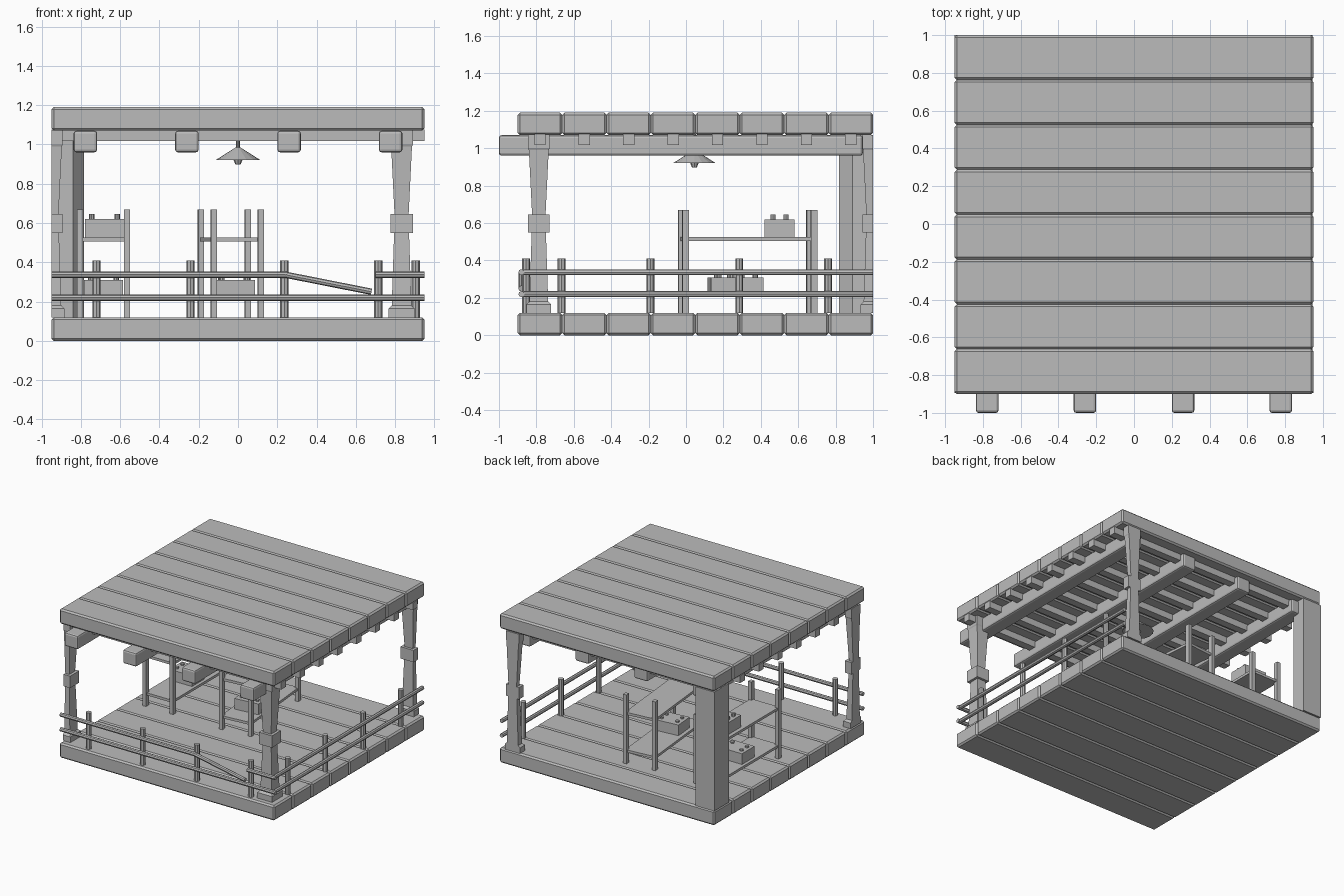
import bpy, bmesh, math
from mathutils import Vector, Matrix

old = bpy.data.objects.get("Cube")
if old:
    bpy.data.objects.remove(old, do_unlink=True)

grey = bpy.data.materials.new("plain_grey")
grey.use_nodes = True
colour = (0.5, 0.5, 0.5, 1)
grey.diffuse_color = colour
grey.node_tree.nodes["Principled BSDF"].inputs["Base Color"].default_value = colour


def finish(name, bm):
    bmesh.ops.recalc_face_normals(bm, faces=bm.faces)
    mesh = bpy.data.meshes.new(name)
    bm.to_mesh(mesh)
    bm.free()
    mesh.materials.append(grey)
    obj = bpy.data.objects.new(name, mesh)
    bpy.context.collection.objects.link(obj)
    return obj


def box(name, x, y, z, bevel=0, segments=1):
    """Box from (low, high) pairs with optionally bevelled edges."""
    bm = bmesh.new()
    bmesh.ops.create_cube(bm, size=1)
    for v in bm.verts:
        for i, (lo, hi) in enumerate((x, y, z)):
            v.co[i] = lo if v.co[i] < 0 else hi
    if bevel:
        bmesh.ops.bevel(bm, geom=bm.edges[:], offset=bevel, segments=segments,
                        affect='EDGES', profile=0.5)
    return finish(name, bm)


def rod(name, a, b, r1, r2=None, sides=8):
    """Straight rod or cone between two points."""
    a, b = Vector(a), Vector(b)
    turn = (b - a).to_track_quat('Z', 'Y').to_matrix().to_4x4()
    bm = bmesh.new()
    bmesh.ops.create_cone(bm, cap_ends=True, segments=sides, radius1=r1,
                          radius2=r1 if r2 is None else r2, depth=(b - a).length,
                          matrix=Matrix.Translation((a + b) / 2) @ turn)
    return finish(name, bm)


# Floor, roof planks and roof battens
PLANKS = 8
PITCH = 1.9 / PLANKS
for i in range(PLANKS):
    y = -0.9 + i * PITCH
    box("floor_plank", (-0.95, 0.95), (y, y + PITCH), (0, 0.12), 0.012)
    box("roof_plank", (-0.95, 0.95), (y, y + PITCH), (1.07, 1.19), 0.012)
    mid = y + PITCH / 2
    box("roof_batten", (-0.95, 0.95), (mid - 0.03, mid + 0.03), (1.018, 1.075))

# Main roof beams
for x in (-0.777, -0.26, 0.26, 0.777):
    box("roof_beam", (x - 0.06, x + 0.06), (-1, 0.945), (0.96, 1.07), 0.014, 2)


# Turned square posts, trimmed flat where they meet the edge of the floor
def carved_post(name, cx, cy):
    profile = [(0.066, 0.12), (0.066, 0.165), (0.05, 0.18), (0.038, 0.55),
               (0.057, 0.55), (0.057, 0.645), (0.036, 0.645), (0.053, 0.99),
               (0.057, 1.0), (0.057, 1.07)]
    bm = bmesh.new()
    rings = []
    for h, z in profile:
        rings.append([bm.verts.new((max(cx + sx * h, -0.95), min(cy + sy * h, 1), z))
                      for sx, sy in ((-1, -1), (1, -1), (1, 1), (-1, 1))])
    for low, high in zip(rings, rings[1:]):
        for k in range(4):
            n = (k + 1) % 4
            bm.faces.new((low[k], low[n], high[n], high[k]))
    bm.faces.new(rings[0][::-1])
    bm.faces.new(rings[-1])
    finish(name, bm)


carved_post("front_left_post", 0.833, -0.787)
carved_post("front_right_post", -0.95, -0.787)
carved_post("back_left_post", 0.833, 1.0)

# Plain corner post with a chamfered inner corner
bm = bmesh.new()
outline = [(-0.95, 1), (-0.95, 0.817), (-0.84, 0.817), (-0.783, 0.89), (-0.783, 1)]
base = bm.faces.new([bm.verts.new((x, y, 0.12)) for x, y in outline])
top = bmesh.ops.extrude_face_region(bm, geom=[base])
bmesh.ops.translate(bm, vec=(0, 0, 0.95),
                    verts=[g for g in top["geom"] if isinstance(g, bmesh.types.BMVert)])
finish("back_right_post", bm)

# Railing along the front and the left side
for i in range(4):
    x = -0.72 + i * 0.478
    rod("front_rail_post", (x, -0.855, 0.12), (x, -0.855, 0.41), 0.021)
    y = -0.665 + i * 0.475
    rod("side_rail_post", (0.905, y, 0.12), (0.905, y, 0.41), 0.021)
R = 0.016
LOW, HIGH = 0.22, 0.337
rod("front_lower_rail", (-0.95, -0.88, LOW), (0.95, -0.88, LOW), R)
rod("front_upper_rail", (-0.95, -0.88, HIGH), (0.25, -0.88, HIGH), R)
rod("front_broken_rail", (0.24, -0.88, HIGH), (0.68, -0.88, 0.25), R)
rod("front_short_rail", (0.7, -0.88, HIGH), (0.95, -0.88, HIGH), R)
for z in (LOW, HIGH):
    rod("side_rail", (0.93, -0.87, z), (0.93, 1.0, z), R)

# Hanging lamp
LY = 0.045
rod("lamp_cord", (0, LY, 0.97), (0, LY, 1.08), 0.009)
rod("lamp_shade", (0, LY, 0.92), (0, LY, 0.985), 0.115, 0.012, 16)
rod("lamp_bulb", (0, LY, 0.897), (0, LY, 0.93), 0.013, 0.026)


# Shelving units and the crates standing on them
def place(objects, cx, cy, angle):
    for obj in objects:
        obj.location = (cx, cy, 0)
        obj.rotation_euler.z = math.radians(angle)


def shelf_unit(cx, angle):
    parts = []
    for sx in (-0.12, 0.12):
        for sy in (-0.345, 0.345):
            parts.append(box("shelf_leg", (sx - 0.015, sx + 0.015),
                             (sy - 0.018, sy + 0.018), (0.12, 0.67)))
    for z in (0.205, 0.505):
        parts.append(box("shelf_board", (-0.125, 0.125), (-0.35, 0.35), (z, z + 0.02)))
    place(parts, cx, 0.33, angle)


def crate(cx, cy, z, height, knob, angle):
    parts = [box("crate", (-0.1, 0.1), (-0.08, 0.08), (z, z + height))]
    for sx in (-0.065, 0.065):
        for sy in (-0.035, 0.035):
            parts.append(rod("crate_knob", (sx, sy, z + height),
                             (sx, sy, z + height + knob), 0.014))
    place(parts, cx, cy, angle)


shelf_unit(-0.685, 0)
shelf_unit(-0.037, 5.4)
crate(-0.68, 0.5, 0.525, 0.095, 0.025, 0)
crate(-0.685, 0.335, 0.225, 0.085, 0.012, 0)
crate(-0.02, 0.205, 0.225, 0.085, 0.012, 5.4)
